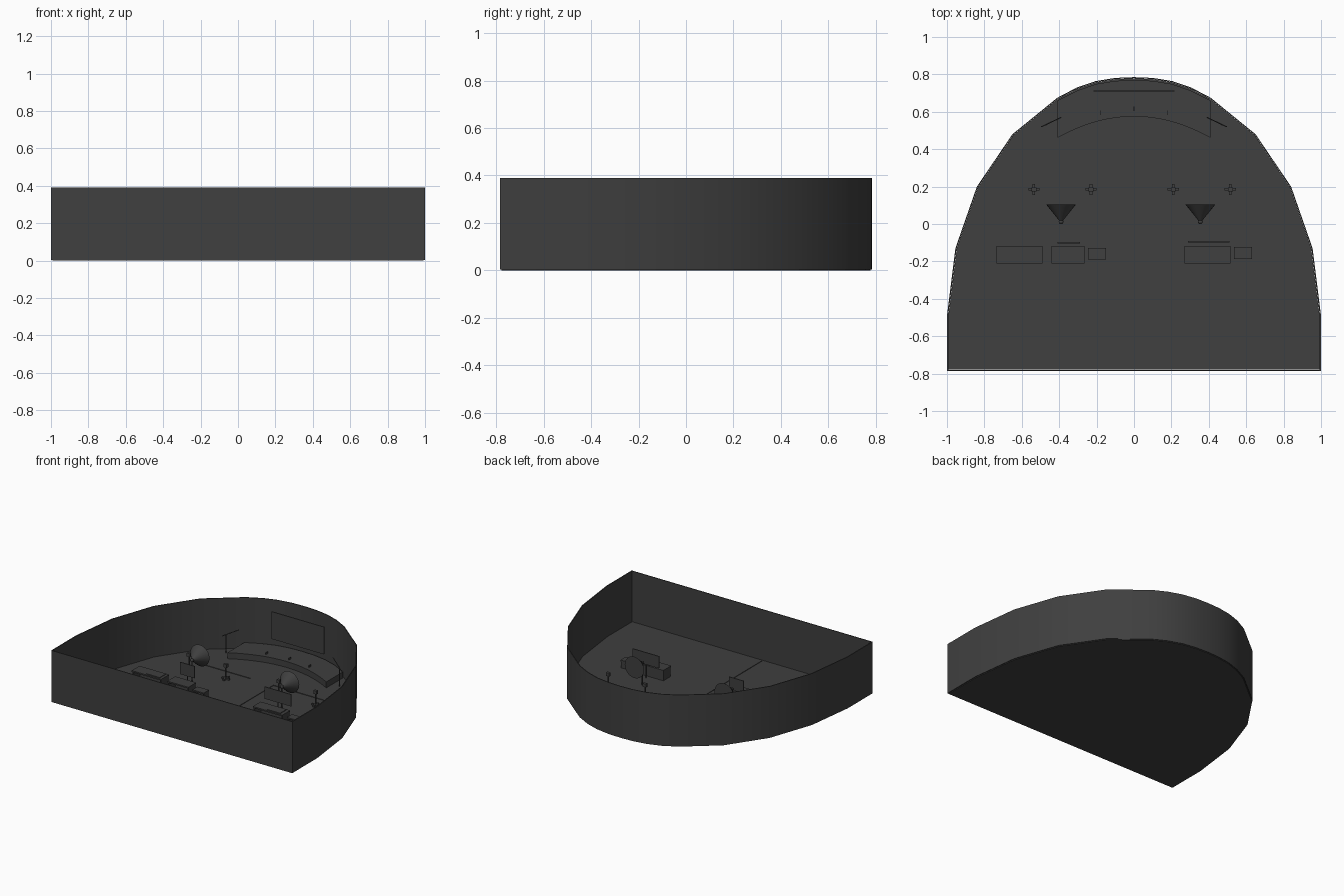
import bpy, bmesh, math
from mathutils import Vector

if "Cube" in bpy.data.objects:
    bpy.data.objects.remove(bpy.data.objects["Cube"])

mat = bpy.data.materials.new("dark_grey")
mat.diffuse_color = (0.05, 0.05, 0.05, 1)
mat.use_nodes = True
mat.node_tree.nodes["Principled BSDF"].inputs["Base Color"].default_value = mat.diffuse_color


def finish(ob):
    ob.data.materials.append(mat)
    return ob


def slab(name, pts, z0, z1):
    # vertical extrusion of a closed outline
    bm = bmesh.new()
    f = bm.faces.new([bm.verts.new((x, y, z0)) for x, y in pts])
    r = bmesh.ops.extrude_face_region(bm, geom=[f])
    for v in r["geom"]:
        if isinstance(v, bmesh.types.BMVert):
            v.co.z = z1
    bmesh.ops.recalc_face_normals(bm, faces=bm.faces)
    me = bpy.data.meshes.new(name)
    bm.to_mesh(me)
    bm.free()
    ob = bpy.data.objects.new(name, me)
    bpy.context.collection.objects.link(ob)
    return finish(ob)


def box(name, x0, x1, y0, y1, z0, z1):
    return slab(name, [(x0, y0), (x1, y0), (x1, y1), (x0, y1)], z0, z1)


def rod(name, a, b, r, r2=None, sides=10, cap="NGON"):
    a, b = Vector(a), Vector(b)
    d = b - a
    bpy.ops.mesh.primitive_cone_add(vertices=sides, radius1=r, radius2=r if r2 is None else r2,
                                    depth=d.length, location=(a + b) / 2, end_fill_type=cap,
                                    rotation=d.to_track_quat('Z', 'Y').to_euler())
    ob = bpy.context.object
    ob.name = name
    return finish(ob)


# Room outline: straight front, curved back
half = [(1, -.785), (1, -.49), (.955, -.13), (.84, .2), (.65, .48), (.41, .675),
        (.305, .73), (.205, .764), (.1, .781)]
outline = half + [(0, .785)] + [(-x, y) for x, y in reversed(half)]
slab("floor", [(x * .992, y * .992) for x, y in outline], 0, .01)

# Thin open-topped wall shell
bm = bmesh.new()
t, n = .007, len(outline)
rings = [[bm.verts.new((x * s, y * s, z)) for x, y in outline]
         for s, z in ((1, .004), (1, .39), (1 - t, .39), (1 - t, .004))]
for k in range(4):
    a, b = rings[k], rings[(k + 1) % 4]
    for i in range(n):
        j = (i + 1) % n
        bm.faces.new((a[i], a[j], b[j], b[i]))
bmesh.ops.recalc_face_normals(bm, faces=bm.faces)
me = bpy.data.meshes.new("outer_wall")
bm.to_mesh(me)
bm.free()
wall = finish(bpy.data.objects.new("outer_wall", me))
bpy.context.collection.objects.link(wall)
bpy.context.view_layer.objects.active = wall
wall.select_set(True)
bpy.ops.object.shade_smooth_by_angle(angle=math.radians(30))

# T-shaped walkway
slab("walkway", [(-.095, -.765), (.095, -.765), (.095, .285), (.575, .285), (.575, .435),
                 (-.54, .435), (-.54, .285), (-.095, .285)], .009, .014)

# Curved stage against the back wall
front = [(x, .575 - .115 * (x / .41) ** 2) for x in [-.41 + .82 * i / 16 for i in range(17)]]
back = [(.41, .66), (.3, .715), (.2, .749), (.1, .765), (0, .77)]
slab("stage", front + back + [(-x, y) for x, y in reversed(back[:-1])], .009, .055)

# Stage marks and wall screen
for x, y in ((-.18, .595), (0, .615), (.18, .595)):
    box("stage_marker", x - .002, x + .002, y - .012, y + .012, .054, .07)
box("stage_screen", -.217, .217, .708, .714, .115, .32)

# Boom stands beside the stage
for s in (-1, 1):
    rod("boom_pole", (s * .47, .53, .01), (s * .47, .53, .15), .003)
    rod("boom_arm", (s * .495, .52, .135), (s * .39, .57, .19), .003)

# Floor stands with cross feet
for x in (-.535, -.23, .21, .515):
    box("stand_foot", x - .03, x + .03, .178, .192, .01, .022)
    box("stand_foot", x - .007, x + .007, .155, .215, .01, .022)
    rod("stand_pole", (x, .185, .02), (x, .185, .12), .005)
    box("stand_head", x - .013, x + .013, .175, .195, .1, .125)

# Cone reflectors facing the stage
for x in (-.39, .355):
    dish = rod("reflector_cone", (x, .105, .175), (x, .015, .175), .08, .008, 24)
    bpy.ops.object.shade_smooth_by_angle(angle=math.radians(30))
    bpy.ops.mesh.primitive_uv_sphere_add(segments=12, ring_count=8, radius=.013,
                                         location=(x, .012, .175))
    bpy.context.object.name = "reflector_knob"
    finish(bpy.context.object)
    rod("reflector_pole", (x, .012, .01), (x, .012, .17), .005)


# Desks: top, end panels and back panel
def desk(x0, x1, y0, y1, h):
    box("desk_top", x0, x1, y0, y1, h - .01, h)
    box("desk_back_panel", x0 + .005, x1 - .005, y1 - .012, y1 - .004, .01, h - .01)
    for x in (x0 + .003, x1 - .011):
        box("desk_end_panel", x, x + .008, y0 + .004, y1 - .004, .01, h - .01)


for x0, x1 in ((-.735, -.49), (-.44, -.265), (.27, .515)):
    desk(x0, x1, -.21, -.117, .09)
for x0, x1, y in ((-.245, -.15, -.16), (.535, .63, -.155)):
    desk(x0, x1, y - .031, y + .031, .07)
for x in (-.6, .4):
    box("desk_pad", x - .02, x + .09, -.2, -.125, .089, .094)

# Upright display panels behind the desks
for x0, x1, y in ((-.41, -.29, -.1), (.29, .51, -.095)):
    box("display_panel", x0, x1, y - .003, y + .003, .11, .2)
    xm = (x0 + x1) / 2
    rod("display_post", (xm, y, .01), (xm, y, .12), .004)
